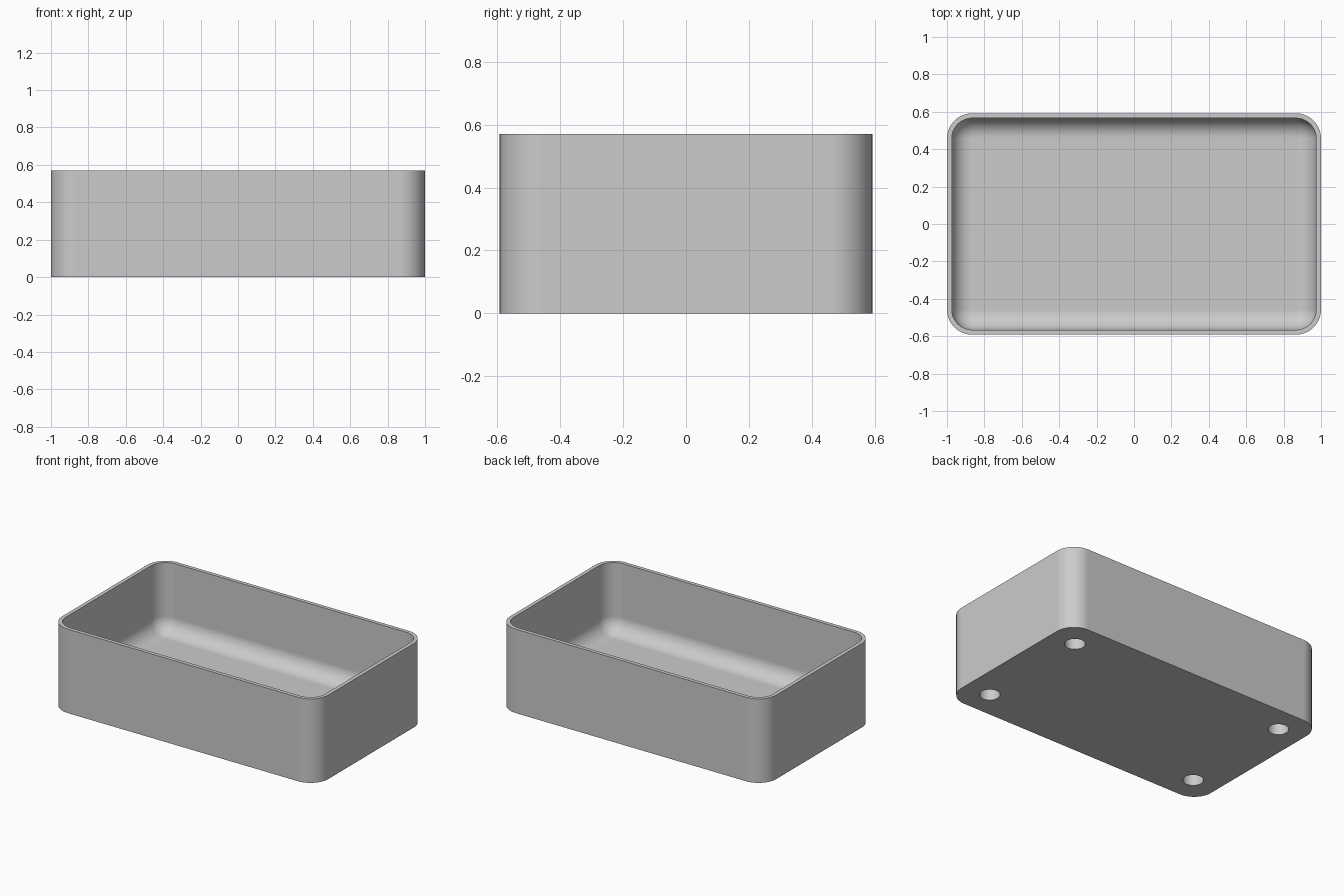
import bpy
import bmesh
from math import sin, cos, pi

if "Cube" in bpy.data.objects:
    bpy.data.objects.remove(bpy.data.objects["Cube"], do_unlink=True)

HALF_X, HALF_Y, HEIGHT = 1.0, 0.592, 0.57
CORNER, WALL, FLOOR, FILLET = 0.135, 0.026, 0.1, 0.105
STEPS = 12

grey = bpy.data.materials.new("plain_grey")
grey.use_nodes = True
grey.diffuse_color = (0.6, 0.6, 0.6, 1)
grey.node_tree.nodes["Principled BSDF"].inputs["Base Color"].default_value = (0.6, 0.6, 0.6, 1)


def ring(bm, inset, z):
    """Rounded rectangle of vertices, inset from the outer wall."""
    radius = CORNER - inset
    verts = []
    for quarter, (sx, sy) in enumerate([(1, 1), (-1, 1), (-1, -1), (1, -1)]):
        for i in range(STEPS + 1):
            a = (quarter + i / STEPS) * pi / 2
            verts.append(bm.verts.new((sx * (HALF_X - CORNER) + radius * cos(a),
                                       sy * (HALF_Y - CORNER) + radius * sin(a), z)))
    return verts


# Tray: outer wall, flat rim, inner wall and rounded floor edge as stacked rings
levels = [(0, 0), (0, HEIGHT), (WALL, HEIGHT)]
for i in range(STEPS + 1):
    t = i / STEPS * pi / 2
    levels.append((WALL + FILLET * (1 - cos(t)), FLOOR + FILLET * (1 - sin(t))))

bm = bmesh.new()
rings = [ring(bm, inset, z) for inset, z in levels]
for low, high in zip(rings, rings[1:]):
    for i in range(len(low)):
        j = (i + 1) % len(low)
        bm.faces.new((low[i], low[j], high[j], high[i]))
bm.faces.new(rings[0][::-1])
bm.faces.new(rings[-1])
bmesh.ops.recalc_face_normals(bm, faces=bm.faces[:])
mesh = bpy.data.meshes.new("tray")
bm.to_mesh(mesh)
bm.free()
tray = bpy.data.objects.new("tray", mesh)
bpy.context.collection.objects.link(tray)
mesh.materials.append(grey)

# Four blind round holes in the underside
HOLE_RADIUS, HOLE_DEPTH, HOLE_INSET = 0.064, 0.08, 0.185
cutters = []
for sx in (-1, 1):
    for sy in (-1, 1):
        bpy.ops.mesh.primitive_cylinder_add(
            vertices=48, radius=HOLE_RADIUS, depth=2 * HOLE_DEPTH,
            location=(sx * (HALF_X - HOLE_INSET), sy * (HALF_Y - HOLE_INSET), 0))
        cutter = bpy.context.object
        cutter.name = "hole_cutter"
        cutter.data.materials.append(grey)
        cutters.append(cutter)

bpy.ops.object.select_all(action="DESELECT")
tray.select_set(True)
bpy.context.view_layer.objects.active = tray
for cutter in cutters:
    cut = tray.modifiers.new("hole", "BOOLEAN")
    cut.operation = "DIFFERENCE"
    cut.solver = "EXACT"
    cut.object = cutter
    bpy.ops.object.modifier_apply(modifier=cut.name)
for cutter in cutters:
    bpy.data.objects.remove(cutter, do_unlink=True)

# Smooth curves, crisp rim and hole edges, flat large faces
bpy.ops.object.shade_smooth_by_angle(angle=pi / 6)
flat = tray.modifiers.new("even_shading", "WEIGHTED_NORMAL")
flat.keep_sharp = True
